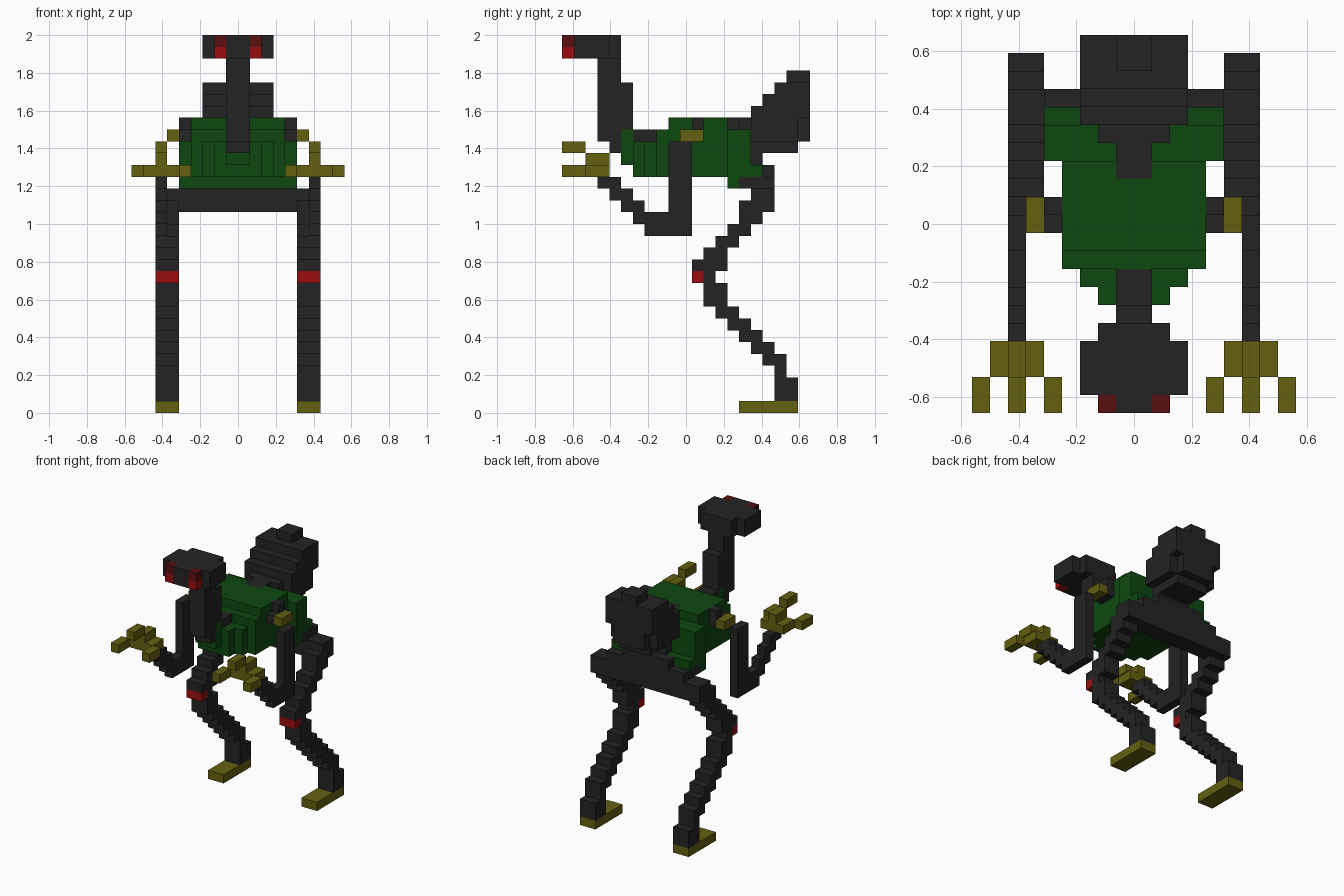
import bpy, bmesh

cube = bpy.data.objects.get("Cube")
if cube:
    bpy.data.objects.remove(cube, do_unlink=True)

V = 2 / 32            # edge length of one block
Y0 = -10.5 * V        # front edge of the block grid


def material(name, rgb):
    m = bpy.data.materials.new(name)
    m.use_nodes = True
    c = (*rgb, 1)
    m.diffuse_color = c
    m.node_tree.nodes["Principled BSDF"].inputs["Base Color"].default_value = c
    return m


DARK = material("charcoal", (0.017, 0.017, 0.017))
GREEN = material("dark green", (0.004, 0.065, 0.005))
OLIVE = material("olive yellow", (0.13, 0.115, 0.005))
RED = material("red", (0.32, 0.004, 0.004))
DEEP_RED = material("deep red", (0.10, 0.005, 0.005))


def part(name, mat, boxes):
    """One object from boxes given in blocks as (x0, x1, y0, y1, z0, z1)."""
    bm = bmesh.new()
    for x0, x1, y0, y1, z0, z1 in boxes:
        verts = bmesh.ops.create_cube(bm, size=1)["verts"]
        for v in verts:
            v.co = (V * (x1 if v.co.x > 0 else x0),
                    Y0 + V * (y1 if v.co.y > 0 else y0),
                    V * (z1 if v.co.z > 0 else z0))
    me = bpy.data.meshes.new(name)
    bm.to_mesh(me)
    bm.free()
    me.materials.append(mat)
    ob = bpy.data.objects.new(name, me)
    bpy.context.collection.objects.link(ob)


def centred(name, mat, boxes):
    """Boxes given as (half width, y0, y1, z0, z1)."""
    part(name, mat, [(-w, w, *rest) for w, *rest in boxes])


def pair(name, mat, boxes):
    """Left part and its mirrored right twin."""
    part("left_" + name, mat, boxes)
    part("right_" + name, mat, [(-b, -a, *rest) for a, b, *rest in boxes])


# Head with two-tone eyes
centred("head", DARK, [(1, 0, 1, 30, 32), (3, 1, 4, 30, 32), (2, 4, 5, 30, 32)])
pair("eye_lower", RED, [(1, 2, 0, 1, 30, 31)])
pair("eye_upper", DEEP_RED, [(1, 2, 0, 1, 31, 32)])

# Neck
centred("neck", DARK, [(1, 3, 5, 23, 30), (1, 4, 5, 22, 23),
                       (1, 5, 6, 24, 28), (1, 6, 8, 23, 24)])

# Body: stepped chest, back and flared haunches
centred("chest", GREEN, [(1, 5, 6, 21, 24), (2, 6, 7, 20, 23),
                         (3, 7, 8, 20, 23), (4, 8, 9, 20, 24)])
centred("back", GREEN, [(4, 9, 13, 20, 25), (4, 13, 14, 20, 24)])
pair("back_edge", GREEN, [(1, 4, 13, 14, 24, 25)])
centred("haunches", GREEN, [(5, 14, 16, 20, 24), (5, 14, 15, 19, 20),
                            (5, 16, 17, 20, 21)])

# Fanned tail
centred("tail", DARK, [
    (1, 13, 16, 24, 25), (2, 15, 16, 24, 25),
    (2, 16, 17, 21, 22), (2, 16, 20, 22, 23), (3, 16, 20, 23, 25),
    (2, 20, 21, 23, 25), (3, 16, 21, 25, 26), (3, 17, 21, 26, 27),
    (3, 18, 21, 27, 28), (1, 19, 21, 28, 29)])

# Pelvis bar
centred("pelvis", DARK, [(7, 16, 18, 17, 19), (5, 15, 18, 19, 20),
                         (3, 17, 18, 20, 21)])

# Legs: (y0, y1, z0, z1) slices from ankle to hip
LEG = [(18, 20, 1, 3), (18, 19, 3, 4), (17, 19, 4, 5), (16, 18, 5, 6),
       (15, 17, 6, 7), (14, 16, 7, 8), (13, 15, 8, 9), (12, 14, 9, 11),
       (12, 13, 11, 12), (11, 14, 12, 13), (12, 14, 13, 14), (13, 15, 14, 15),
       (14, 16, 15, 16), (15, 17, 16, 17), (15, 18, 17, 18)]
pair("leg", DARK, [(5, 7, *s) for s in LEG])
pair("knee", RED, [(5, 7, 11, 12, 11, 12)])
pair("foot", OLIVE, [(5, 7, 15, 20, 0, 1)])

# Shoulders
pair("shoulder", DARK, [(4, 5, 10, 12, 23, 24), (4, 5, 11, 12, 24, 25)])
pair("shoulder_cap", OLIVE, [(5, 6, 10, 12, 23, 24)])

# Arms: upright upper arm, then a forearm rising in steps
pair("upper_arm", DARK, [(6, 7, 9, 11, 15, 23)])
FOREARM = [(7, 9, 15, 16), (6, 9, 16, 17), (5, 7, 17, 18),
           (4, 6, 18, 19), (3, 5, 19, 20)]
pair("forearm", DARK, [(6, 7, *s) for s in FOREARM])

# Three-clawed hands
pair("hand", OLIVE, [(5, 8, 2, 4, 20, 21), (6, 7, 2, 4, 21, 22)])
pair("claws", OLIVE, [(4, 5, 0, 2, 20, 21), (8, 9, 0, 2, 20, 21),
                      (6, 7, 0, 2, 22, 23)])
